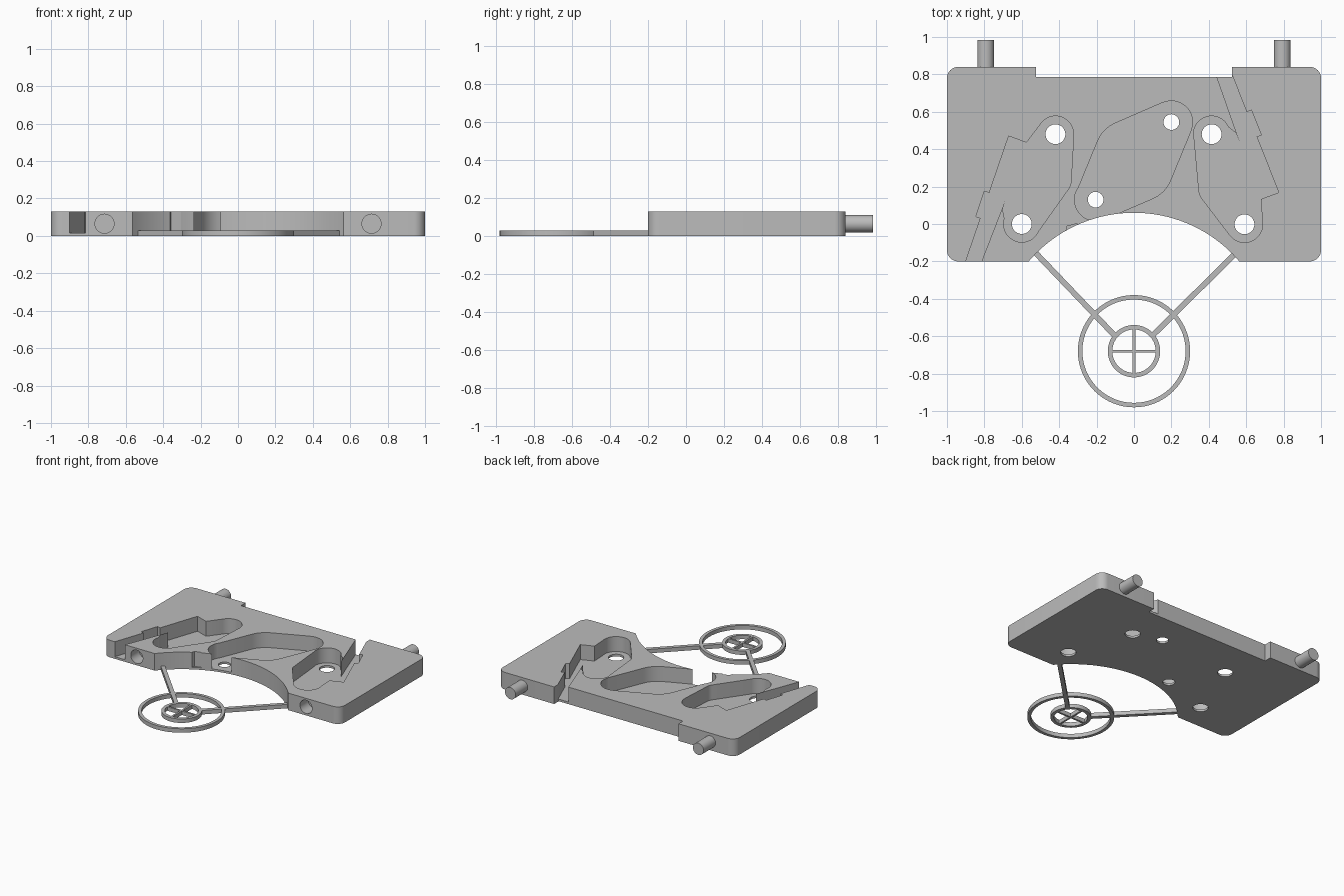
import bpy, bmesh, math
from mathutils import Vector, Matrix

old = bpy.data.objects.get("Cube")
if old:
    bpy.data.objects.remove(old, do_unlink=True)

grey = bpy.data.materials.new("plain grey")
grey.use_nodes = True
GREY = (0.5, 0.5, 0.5, 1)
grey.diffuse_color = GREY
grey.node_tree.nodes["Principled BSDF"].inputs["Base Color"].default_value = GREY

TOP, FLOOR, THIN = 0.13, 0.016, 0.03
HUB = Vector((0, -0.68))


def rounded(points, steps=8):
    """Outline in which a third value on a point is its fillet radius."""
    out = []
    for i, p in enumerate(points):
        c = Vector(p[:2])
        if len(p) == 2:
            out.append(c)
            continue
        a = (Vector(points[i - 1][:2]) - c).normalized()
        b = (Vector(points[(i + 1) % len(points)][:2]) - c).normalized()
        half = a.angle(b) / 2
        centre = c + (a + b).normalized() * p[2] / math.sin(half)
        start = c + a * p[2] / math.tan(half) - centre
        end = c + b * p[2] / math.tan(half) - centre
        sweep = start.angle_signed(end)
        for k in range(steps + 1):
            out.append(centre + Matrix.Rotation(-sweep * k / steps, 2) @ start)
    return out


def prism(name, outline, z0, z1):
    bm = bmesh.new()
    face = bm.faces.new([bm.verts.new((p[0], p[1], z0)) for p in outline])
    grown = bmesh.ops.extrude_face_region(bm, geom=[face])["geom"]
    verts = [g for g in grown if isinstance(g, bmesh.types.BMVert)]
    bmesh.ops.translate(bm, verts=verts, vec=(0, 0, z1 - z0))
    bmesh.ops.recalc_face_normals(bm, faces=bm.faces)
    mesh = bpy.data.meshes.new(name)
    bm.to_mesh(mesh)
    bm.free()
    mesh.materials.append(grey)
    obj = bpy.data.objects.new(name, mesh)
    bpy.context.collection.objects.link(obj)
    return obj


def disc(name, centre, r, z0, z1, n=48):
    ring = [(centre[0] + r * math.cos(math.tau * k / n),
             centre[1] + r * math.sin(math.tau * k / n)) for k in range(n)]
    return prism(name, ring, z0, z1)


def rod(name, x, y0, y1, r):
    """Round rod running along y at mid height of the plate."""
    obj = disc(name, (0, 0), r, 0, y1 - y0, 32)
    turn = Matrix.Translation((x, y0, TOP / 2)) @ Matrix.Rotation(-math.pi / 2, 4, "X")
    obj.data.transform(turn)
    return obj


def cut(target, cutter):
    mod = target.modifiers.new("cut", "BOOLEAN")
    mod.operation, mod.solver, mod.object = "DIFFERENCE", "EXACT", cutter
    bpy.context.view_layer.objects.active = target
    bpy.ops.object.modifier_apply(modifier=mod.name)
    bpy.data.objects.remove(cutter, do_unlink=True)


def bar(name, a, b, width, z1=THIN):
    a, b = Vector(a), Vector(b)
    side = (b - a).orthogonal().normalized() * width / 2
    return prism(name, [a + side, b + side, b - side, a - side], 0, z1)


# Plate with rounded corners, shallow rear notch and a round front bite
plate = prism("base_plate", rounded([
    (-1, -0.2, 0.06), (1, -0.2, 0.06), (1, 0.84, 0.06), (0.525, 0.84),
    (0.525, 0.785), (-0.525, 0.785), (-0.525, 0.84), (-1, 0.84, 0.06)]), 0, TOP)
cut(plate, disc("bite", HUB, 0.74, -1, 1, 128))
cut(plate, prism("nick", [(-0.37, -0.06), (-0.357, -0.012), (-0.305, 0.002),
                          (-0.3, -0.05)], FLOOR, 1))

# Two matching side pockets, the second one turned about its pivot hole
pivot_a, pivot_b = Vector((-0.6, 0)), Vector((-0.42, 0.48))
pocket = rounded([
    (-0.934, -0.3), (-0.67, 0.47), (-0.575, 0.435), (-0.495, 0.54), pivot_b,
    (-0.323, 0.47), (-0.338, 0.205, 0.08), (-0.525, -0.058), pivot_a,
    (-0.692, 0.025), (-0.703, 0.08), (-0.685, 0.135), (-0.854, -0.3)])
recess = [(-0.80, 0.175), (-0.755, 0.16), (-0.80, 0.025), (-0.845, 0.04)]
spin = Matrix.Rotation(math.radians(-139.4), 2)
moved_pivot = Vector((0.415, 0.48))


def turned(p):
    return moved_pivot + spin @ (Vector(p) - pivot_a)


for place in (Vector, turned):
    cut(plate, prism("pocket", [place(p) for p in pocket], FLOOR, 1))
    cut(plate, prism("recess", [place(p) for p in recess], FLOOR, 1))
    for pivot in (pivot_a, pivot_b):
        cut(plate, disc("lobe", place(pivot), 0.097, FLOOR, 1))
        cut(plate, disc("hole", place(pivot), 0.053, -1, 1, 32))

# Central pocket, open to the front bite
mid_a, mid_b = (0.2, 0.545), (-0.205, 0.13)
cut(plate, prism("pocket", rounded([
    (0.155, 0.65), (-0.167, 0.51, 0.18), (-0.307, 0.17), mid_b,
    (-0.16, 0.025), (0.167, 0.165, 0.18), (0.307, 0.505), mid_a]), FLOOR, 1))
for spot in (mid_a, mid_b):
    cut(plate, disc("lobe", spot, 0.113, FLOOR, 1))
    cut(plate, disc("hole", spot, 0.042, -1, 1, 32))

# Front sockets and rear pegs
parts = [plate]
for side, label in ((-1, "right"), (1, "left")):
    cut(plate, rod("socket", side * 0.714, -0.3, -0.1, 0.051))
    parts.append(rod(label + "_peg", side * 0.793, 0.8, 0.985, 0.045))

# Thin sighting rings, crosshair and support arms
for name, outer, inner in (("outer_ring", 0.3, 0.276), ("inner_ring", 0.14, 0.116)):
    ring = disc(name, HUB, outer, 0, THIN, 96)
    cut(ring, disc("bore", HUB, inner, -1, 1, 96))
    parts.append(ring)
for name, reach in (("cross_bar_x", Vector((0.125, 0))), ("cross_bar_y", Vector((0, 0.125)))):
    parts.append(bar(name, HUB - reach, HUB + reach, 0.014))
parts.append(bar("right_arm", (-0.54, -0.14), (-0.1, -0.6), 0.03))
parts.append(bar("left_arm", (0.55, -0.15), (0.1, -0.595), 0.03))

# Smooth the curved walls, keep edges sharp
bpy.ops.object.select_all(action="DESELECT")
for obj in parts:
    obj.select_set(True)
bpy.context.view_layer.objects.active = plate
bpy.ops.object.shade_smooth_by_angle(angle=math.radians(30))
